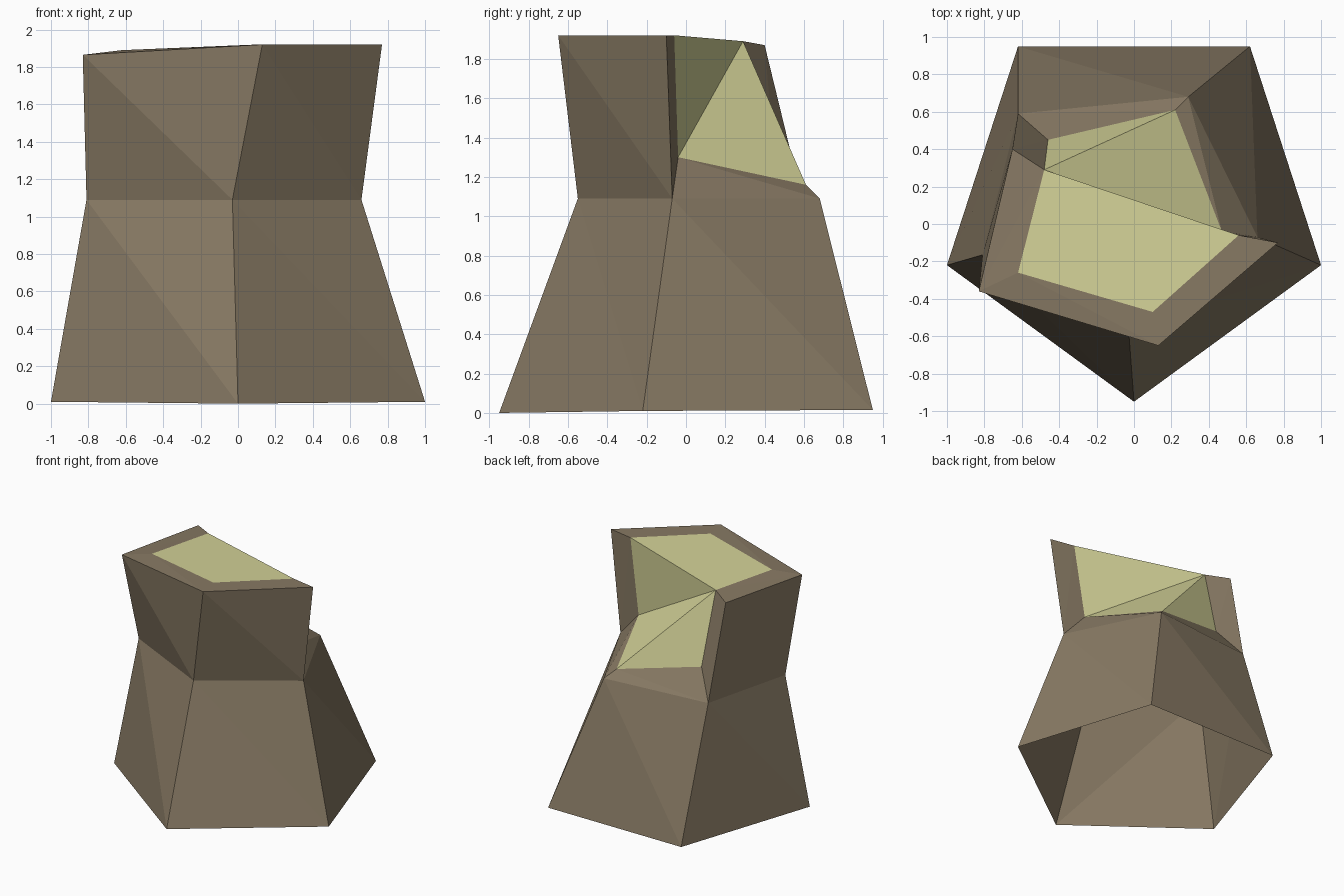
import bpy
import bmesh

cube = bpy.data.objects.get("Cube")
if cube:
    bpy.data.objects.remove(cube, do_unlink=True)


def make_material(name, rgb):
    mat = bpy.data.materials.new(name)
    mat.use_nodes = True
    mat.diffuse_color = (*rgb, 1)
    bsdf = mat.node_tree.nodes["Principled BSDF"]
    bsdf.inputs["Base Color"].default_value = (*rgb, 1)
    bsdf.inputs["Roughness"].default_value = 0.9
    return mat


def make_object(name, faces, mat):
    """Build a flat-shaded mesh from polygons given as corner points."""
    bm = bmesh.new()
    for face in faces:
        bm.faces.new([bm.verts.new(p) for p in face])
    bmesh.ops.remove_doubles(bm, verts=bm.verts, dist=0.0001)
    mesh = bpy.data.meshes.new(name)
    bm.to_mesh(mesh)
    bm.free()
    mesh.materials.append(mat)
    obj = bpy.data.objects.new(name, mesh)
    bpy.context.collection.objects.link(obj)
    return obj


def band(lower, upper, closed):
    """Join two outlines with split quads, running anticlockwise from above."""
    faces = []
    n = len(lower)
    for i in range(n if closed else n - 1):
        j = (i + 1) % n
        faces.append((lower[i], lower[j], upper[i]))
        faces.append((lower[j], upper[j], upper[i]))
    return faces


# Five-sided outlines: front, right, back right, back left, left
base = [(0, -0.95, 0), (1, -0.22, 0.01), (0.62, 0.95, 0.015),
        (-0.62, 0.95, 0.015), (-1, -0.22, 0.01)]
waist = [(-0.03, -0.55, 1.09), (0.66, -0.07, 1.09), (0.29, 0.68, 1.09),
         (-0.62, 0.59, 1.09), (-0.81, -0.165, 1.09)]

# Upper edge of the tall part: back left, left, front, right
crown = [(-0.65, 0.4, 1.87), (-0.83, -0.36, 1.865),
         (0.13, -0.65, 1.92), (0.77, -0.1, 1.92)]

# Inner edge of the bark, along the tall part and then down round the notch
inner_crown = [(-0.48, 0.29, 1.89), (-0.62, -0.26, 1.89),
               (0.1, -0.47, 1.92), (0.56, -0.06, 1.92)]
inner_notch = [(0.47, -0.04, 1.3), (0.22, 0.61, 1.16), (-0.46, 0.45, 1.3)]

bark = make_material("bark brown", (0.243, 0.192, 0.126))
wood = make_material("pale cut wood", (0.656, 0.647, 0.313))

# Bark: flared foot, tall upper wall, and the rim following the cut
foot = band(base, waist, True)
upper_wall = band([waist[3], waist[4], waist[0], waist[1]], crown, False)
rim = band(crown + waist[1:4], inner_crown + inner_notch, True)
make_object("stump_bark", foot + upper_wall + rim, bark)

# Cut wood: flat top, then a fan of splintered faces from the back left corner
pivot = inner_crown[0]
fan = [inner_crown[3]] + inner_notch
splinters = [(pivot, a, b) for a, b in zip(fan, fan[1:])]
make_object("stump_cut_wood", [inner_crown] + splinters, wood)
